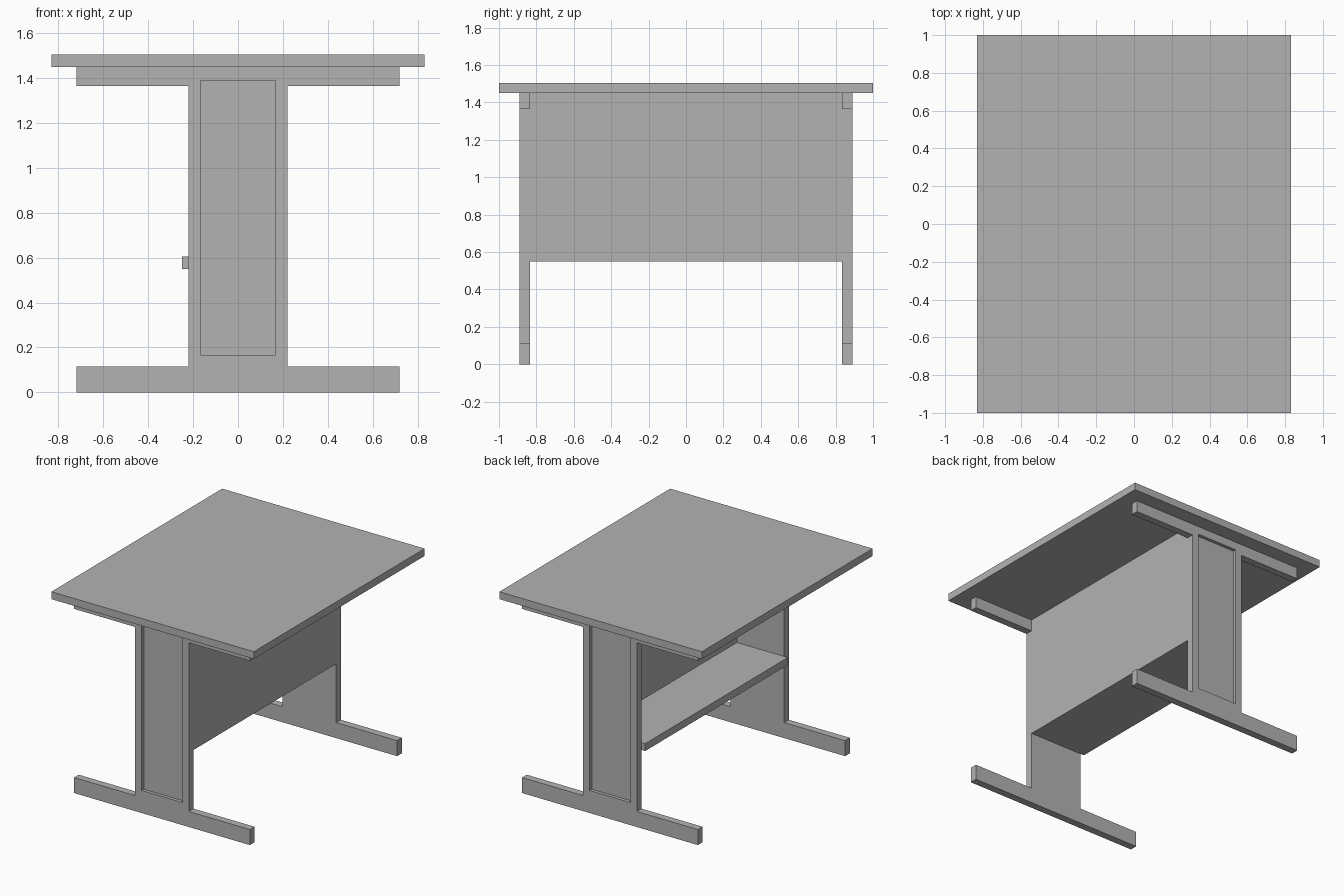
import bpy
import bmesh

if "Cube" in bpy.data.objects:
    bpy.data.objects.remove(bpy.data.objects["Cube"])

grey = bpy.data.materials.new("plain grey")
grey.diffuse_color = (0.45, 0.45, 0.45, 1)
grey.use_nodes = True
grey.node_tree.nodes["Principled BSDF"].inputs["Base Color"].default_value = grey.diffuse_color


def finish(bm, name):
    bmesh.ops.recalc_face_normals(bm, faces=bm.faces)
    mesh = bpy.data.meshes.new(name)
    bm.to_mesh(mesh)
    bm.free()
    mesh.materials.append(grey)
    obj = bpy.data.objects.new(name, mesh)
    bpy.context.collection.objects.link(obj)
    return obj


def box(name, x0, x1, y0, y1, z0, z1):
    bm = bmesh.new()
    bmesh.ops.create_cube(bm, size=1)
    for v in bm.verts:
        v.co = (x1 if v.co.x > 0 else x0,
                y1 if v.co.y > 0 else y0,
                z1 if v.co.z > 0 else z0)
    return finish(bm, name)


TOP, UNDER, SHELF = 1.505, 1.45, 0.55    # heights of top, its underside, shelf underside
OUT, INN = 0.89, 0.835                   # outer and inner faces of the legs
COL, FOOT = 0.22, 0.72                   # half widths of column and foot


def leg(name, side):
    # I-shaped slab: foot, column and top rail in one profile
    half = [(FOOT, 0), (FOOT, 0.115), (COL, 0.115),
            (COL, 1.365), (FOOT, 1.365), (FOOT, UNDER)]
    outline = half + [(-x, z) for x, z in reversed(half)]
    bm = bmesh.new()
    face = bm.faces.new([bm.verts.new((x, side * OUT, z)) for x, z in outline])
    ext = bmesh.ops.extrude_face_region(bm, geom=[face])["geom"]
    bmesh.ops.translate(bm, vec=(0, side * (INN - OUT), 0),
                        verts=[g for g in ext if isinstance(g, bmesh.types.BMVert)])
    obj = finish(bm, name)

    # shallow recess in the outer face
    y0, y1 = sorted((side * (OUT - 0.025), side * (OUT + 0.1)))
    cutter = box(name + "_recess_cutter", -0.167, 0.167, y0, y1, 0.167, 1.39)
    cutter.hide_render = True
    cutter.hide_viewport = True
    mod = obj.modifiers.new("recess", 'BOOLEAN')
    mod.operation = 'DIFFERENCE'
    mod.solver = 'EXACT'
    mod.object = cutter


leg("front_leg", -1)
leg("back_leg", 1)

# desk top, side panel flush with the legs, and shelf behind it
box("table_top", -0.83, 0.83, -1, 1, UNDER, TOP)
box("side_panel", 0.167, COL, -INN, INN, SHELF, UNDER)
box("shelf", -0.25, 0.167, -INN, INN, SHELF, 0.605)
